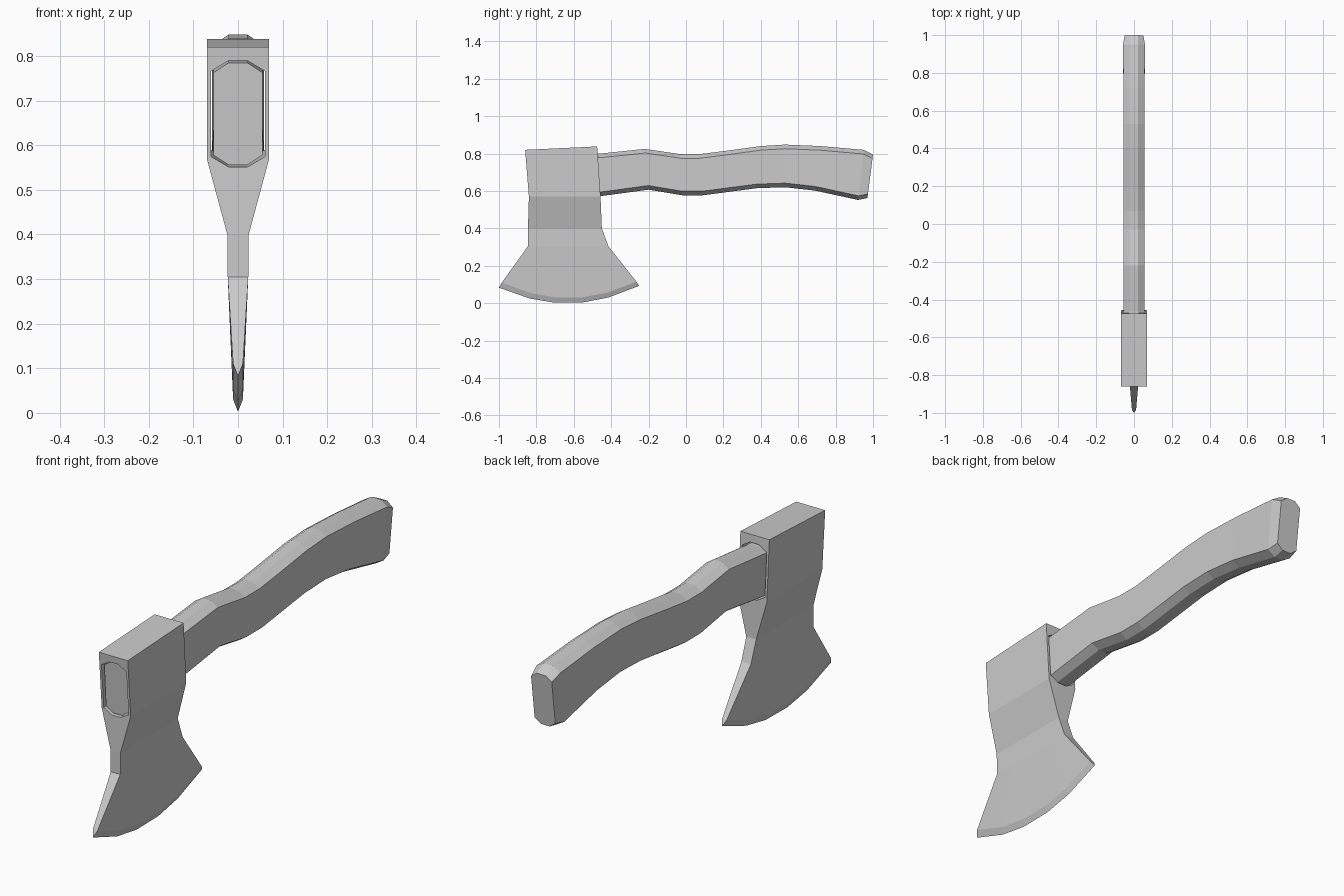
import bpy

if "Cube" in bpy.data.objects:
    bpy.data.objects.remove(bpy.data.objects["Cube"], do_unlink=True)

# Single grey material
grey = bpy.data.materials.new("plain grey")
grey.use_nodes = True
colour = (0.6, 0.6, 0.6, 1)
grey.diffuse_color = colour
grey.node_tree.nodes["Principled BSDF"].inputs["Base Color"].default_value = colour


def make(name, verts, faces):
    mesh = bpy.data.meshes.new(name)
    mesh.from_pydata(verts, [], faces)
    mesh.materials.append(grey)
    obj = bpy.data.objects.new(name, mesh)
    bpy.context.collection.objects.link(obj)
    bpy.context.view_layer.objects.active = obj
    bpy.ops.object.mode_set(mode='EDIT')
    bpy.ops.mesh.select_all(action='SELECT')
    bpy.ops.mesh.remove_doubles(threshold=0.0005)
    bpy.ops.mesh.normals_make_consistent(inside=False)
    bpy.ops.object.mode_set(mode='OBJECT')
    return obj


def octagon_loft(name, stations, grow=0.0):
    """Loft a chamfered section; station = top y, top z, bottom y, bottom z, half width."""
    verts, faces = [], []
    for yt, zt, yb, zb, w in stations:
        height = zt - zb
        drop = 0.022 / height
        section = [(0.021, 0), (w + grow, drop), (w + grow, 1 - drop), (0.021, 1)]
        section += [(-x, t) for x, t in reversed(section)]
        for x, t in section:
            z = zt + grow - t * (height + 2 * grow)
            verts.append((x, yt + (yb - yt) * t, z))
    for s in range(len(stations) - 1):
        for i in range(8):
            j = (i + 1) % 8
            faces.append((s * 8 + i, s * 8 + j, s * 8 + 8 + j, s * 8 + 8 + i))
    faces += [tuple(range(8)), tuple(range(len(verts) - 8, len(verts)))]
    return make(name, verts, faces)


# Wavy wooden handle
octagon_loft("handle", [
    (-0.845, 0.785, -0.83, 0.556, 0.055),
    (-0.46, 0.80, -0.46, 0.572, 0.055),
    (-0.22, 0.825, -0.20, 0.607, 0.055),
    (-0.03, 0.797, -0.02, 0.577, 0.055),
    (0.07, 0.797, 0.09, 0.577, 0.055),
    (0.20, 0.813, 0.22, 0.594, 0.055),
    (0.40, 0.84, 0.38, 0.615, 0.055),
    (0.53, 0.848, 0.53, 0.62, 0.055),
    (0.72, 0.84, 0.69, 0.602, 0.056),
    (0.95, 0.82, 0.92, 0.552, 0.058),
    (1.0, 0.795, 0.97, 0.562, 0.05),
])

# Head: rows of (front y, front z, back y, back z, half width, belly sag)
rows = [
    (-0.86, 0.82, -0.475, 0.838, 0.07, 0),
    (-0.84, 0.57, -0.457, 0.57, 0.07, 0),
    (-0.845, 0.40, -0.45, 0.40, 0.024, 0),
    (-0.845, 0.305, -0.415, 0.305, 0.023, 0),
    (-0.985, 0.11, -0.265, 0.115, 0.011, 0.085),
    (-1.0, 0.083, -0.25, 0.093, 0, 0.088),
]
columns = [0, 0.22, 0.4, 0.6, 0.78, 1]
n = len(columns)
half = len(rows) * n
verts, faces = [], []
for side in (1, -1):
    for yf, zf, yb, zb, w, sag in rows:
        for t in columns:
            bow = 1 - (2 * t - 1) ** 2
            verts.append((side * w, yf + (yb - yf) * t, zf + (zb - zf) * t - sag * bow))
for r in range(len(rows) - 1):
    a = r * n
    for c in range(n - 1):
        for k in (a + c, a + c + half):
            faces.append((k, k + 1, k + n + 1, k + n))
    # Front and back walls between the two cheeks
    for k in (a, a + n - 1):
        last = r == len(rows) - 2
        faces.append((k, k + n, k + half) if last else (k, k + n, k + n + half, k + half))
for c in range(n - 1):
    faces.append((c, c + 1, c + 1 + half, c + half))
head = make("axe_head", verts, faces)

# Eye of the head, cut slightly larger than the handle
cutter = octagon_loft("eye_cutter", [
    (-0.95, 0.781, -0.95, 0.552, 0.055),
    (-0.38, 0.803, -0.38, 0.575, 0.055),
], grow=0.005)
cutter.hide_render = True
cutter.hide_viewport = True
cut = head.modifiers.new("eye", 'BOOLEAN')
cut.operation = 'DIFFERENCE'
cut.object = cutter
cut.solver = 'EXACT'
